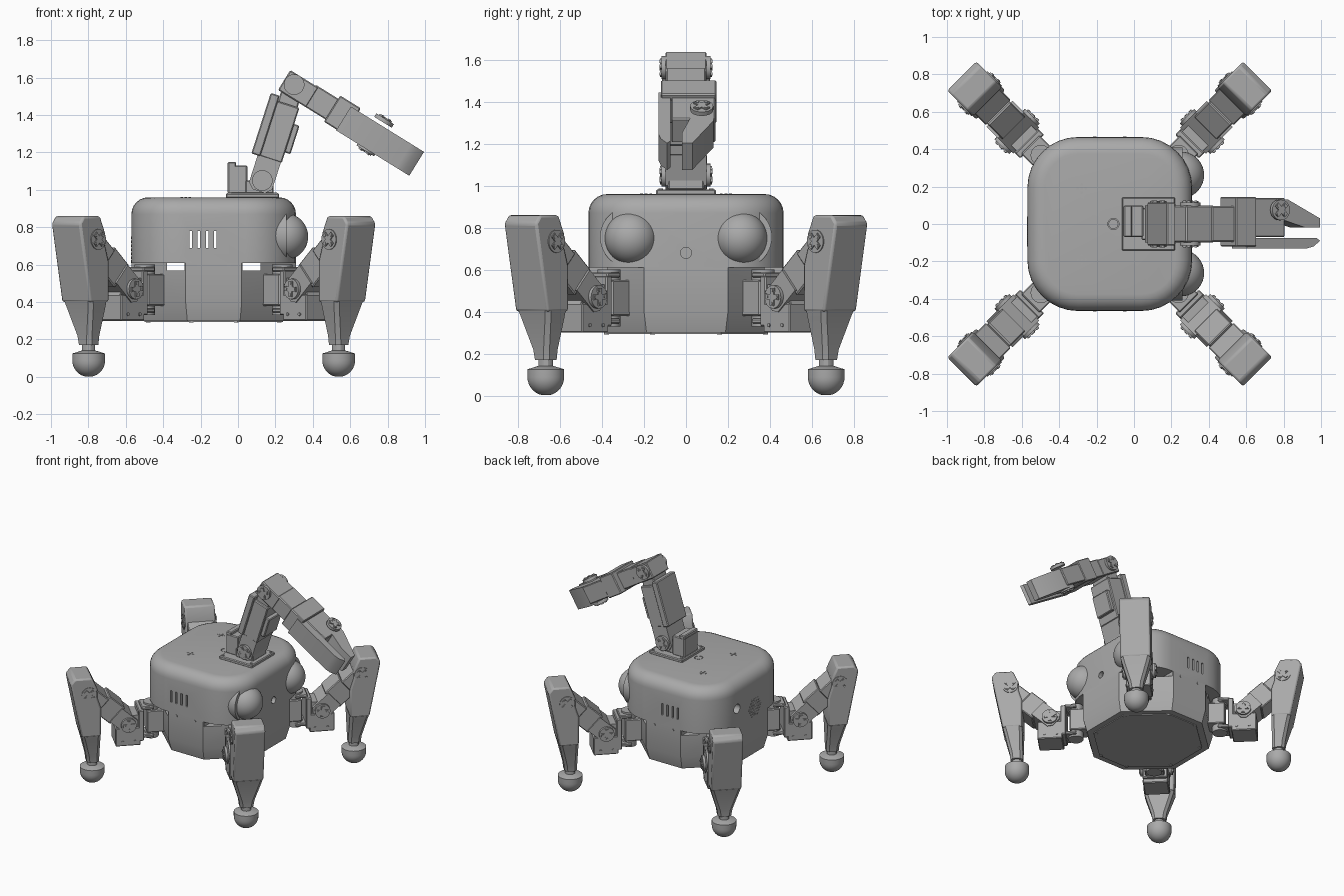
import bpy, bmesh, math
from mathutils import Matrix, Vector

if "Cube" in bpy.data.objects:
    bpy.data.objects.remove(bpy.data.objects["Cube"])

grey = bpy.data.materials.new("plain_grey")
grey.use_nodes = True
grey.diffuse_color = (0.4, 0.4, 0.4, 1)
grey.node_tree.nodes["Principled BSDF"].inputs["Base Color"].default_value = (0.4, 0.4, 0.4, 1)

WORLD = Matrix.Identity(4)
HUB = Matrix.Translation((-0.13, 0, 0))
parts = []


def turn(frame, x, z, degrees, axis="Y"):
    return frame @ Matrix.Translation((x, 0, z)) @ Matrix.Rotation(math.radians(degrees), 4, axis)


def finish(name, bm, frame):
    bmesh.ops.recalc_face_normals(bm, faces=bm.faces)
    mesh = bpy.data.meshes.new(name)
    bm.to_mesh(mesh)
    bm.free()
    mesh.materials.append(grey)
    ob = bpy.data.objects.new(name, mesh)
    ob.matrix_world = frame
    bpy.context.collection.objects.link(ob)
    parts.append(ob)
    return ob


def loft(name, frame, rings):
    """Skin a stack of equal-length rings and cap both ends."""
    bm = bmesh.new()
    vs = [[bm.verts.new(p) for p in ring] for ring in rings]
    n = len(vs[0])
    for a, b in zip(vs, vs[1:]):
        for i in range(n):
            bm.faces.new((a[i], a[(i + 1) % n], b[(i + 1) % n], b[i]))
    bm.faces.new(vs[0])
    bm.faces.new(vs[-1])
    return finish(name, bm, frame)


def box(name, frame, xs, ys, zs, bevel=0.006):
    bm = bmesh.new()
    size = [b - a for a, b in (xs, ys, zs)]
    mid = [(a + b) / 2 for a, b in (xs, ys, zs)]
    bmesh.ops.create_cube(bm, size=1, matrix=Matrix.Translation(mid) @ Matrix.Diagonal((*size, 1)))
    if bevel:
        bmesh.ops.bevel(bm, geom=bm.edges[:], offset=min(bevel, min(size) / 4), segments=1, affect="EDGES")
    return finish(name, bm, frame)


def prism(name, frame, outline, half):
    """Side outline in x and z, given width across y."""
    return loft(name, frame, [[(x, y, z) for x, z in outline] for y in (-half, half)])


def rod(name, frame, centre, axis, radius, depth, sides=32):
    bm = bmesh.new()
    rot = Vector(axis).to_track_quat("Z", "Y").to_matrix().to_4x4()
    bmesh.ops.create_cone(bm, cap_ends=True, segments=sides, radius1=radius, radius2=radius,
                          depth=depth, matrix=Matrix.Translation(centre) @ rot)
    return finish(name, bm, frame)


def horn(name, frame, side):
    """Servo disc with a raised cross and screws, facing local +y or -y."""
    rod(name, frame, (0, side * 0.105, 0), (0, 1, 0), 0.055, 0.022)
    for k in (45, 135):
        f = frame @ Matrix.Rotation(math.radians(k), 4, "Y")
        box(name + "_cross", f, (-0.042, 0.042), (side * 0.119 - 0.004, side * 0.119 + 0.004), (-0.013, 0.013), 0)
        for s in (-1, 1):
            rod(name + "_screw", f, (s * 0.031, side * 0.122, 0), (0, 1, 0), 0.008, 0.008, 10)


def rounded(inset, z, hx=0.44, hy=0.465, r=0.27):
    """Rounded rectangle ring."""
    pts = []
    for q in range(4):
        sx, sy = ((1, 1), (-1, 1), (-1, -1), (1, -1))[q]
        for k in range(9):
            a = math.pi / 2 * (q + k / 8)
            pts.append((sx * (hx - r) + (r - inset) * math.cos(a), sy * (hy - r) + (r - inset) * math.sin(a), z))
    return pts


def cut(target, cutters):
    for c in cutters:
        mod = target.modifiers.new("cut", "BOOLEAN")
        mod.object = c
        mod.solver = "EXACT"
        bpy.context.view_layer.objects.active = target
        bpy.ops.object.modifier_apply(modifier=mod.name)
        parts.remove(c)
        bpy.data.objects.remove(c)


# Upper shell with a rounded top edge
rings = [rounded(0, 0.61)]
for k in range(7):
    a = math.pi / 2 * k / 6
    rings.append(rounded(0.09 * (1 - math.cos(a)), 0.87 + 0.09 * math.sin(a)))
shell = loft("upper_shell", HUB, rings)
vents = [box("vent_cutter", WORLD, (x, x + 0.014), (-1, 1), (0.69, 0.78), 0) for x in (-0.26, -0.216, -0.172, -0.128)]
vents.append(rod("port_cutter", WORLD, (0.31, 0, 0.68), (1, 0, 0), 0.026, 0.06))
vents.append(rod("back_port_cutter", WORLD, (-0.57, 0.18, 0.75), (1, 0, 0), 0.036, 0.12))
vents.append(rod("button_cutter", WORLD, (-0.11, 0, 0.96), (0, 0, 1), 0.03, 0.02))
cut(shell, vents)
rod("top_button", WORLD, (-0.11, 0, 0.953), (0, 0, 1), 0.026, 0.012)


# Lower shell, an octagon narrowing at the base
def octagon(inset, z):
    pts = [(0.15, 0.465), (0.44, 0.2), (0.44, -0.2), (0.15, -0.465)]
    pts += [(-x, -y) for x, y in pts]
    return [(x * (1 - inset), y * (1 - inset), z) for x, y in pts]


lower = loft("lower_shell", HUB, [octagon(0.06, 0.3), octagon(0, 0.4), octagon(0, 0.615)])
cut(lower, [box("gap_cutter", HUB, sorted((s * 0.155, s * 0.25)), (-1, 1), (0.57, 0.612), 0) for s in (-1, 1)])
loft("bottom_plate", HUB, [octagon(0.16, 0.294), octagon(0.16, 0.302)])
for x, y in [(sx * a, sy * b) for sx in (-1, 1) for sy in (-1, 1) for a, b in ((0.12, 0.38), (0.35, 0.16))]:
    rod("bottom_screw", HUB, (x, y, 0.295), (0, 0, 1), 0.012, 0.01, 12)

# Small marks: top screws, side screws, speaker dots
for s in (-1, 1):
    for dx, dy in ((0, 0), (1, 0), (-1, 0), (0, 1), (0, -1)):
        rod("top_dot", WORLD, (-0.28 + dx * 0.022, s * 0.19 + dy * 0.022, 0.96), (0, 0, 1), 0.007, 0.006, 10)
    for x in (-0.21, -0.05):
        rod("side_screw", WORLD, (x, s * 0.465, 0.595), (0, 1, 0), 0.01, 0.008, 12)
for row in range(-3, 4):
    count = 7 - abs(row)
    for i in range(count):
        y = -0.04 + (i - (count - 1) / 2) * 0.024
        rod("speaker_dot", WORLD, (-0.57, y, 0.68 + row * 0.021), (1, 0, 0), 0.007, 0.006, 8)

# Eyes in round sockets
for s in (-1, 1):
    rod("eye_socket", WORLD, (0.18, s * 0.265, 0.755), (1, 0, 0), 0.145, 0.16, 48)
    bm = bmesh.new()
    bmesh.ops.create_uvsphere(bm, u_segments=40, v_segments=24, radius=0.125)
    finish("eye", bm, Matrix.Translation((0.25, s * 0.262, 0.75)))


# Legs, built along local x
def circle(x, radius, z, sides=28):
    return [(x + radius * math.cos(math.tau * k / sides), radius * math.sin(math.tau * k / sides), z) for k in range(sides)]


def rect(x0, x1, half, z, c=0.02):
    return [(x0 + c, -half, z), (x1 - c, -half, z), (x1, c - half, z), (x1, half - c, z),
            (x1 - c, half, z), (x0 + c, half, z), (x0, half - c, z), (x0, c - half, z)]


for angle in (45, 135, 225, 315):
    leg = HUB @ Matrix.Rotation(math.radians(angle), 4, "Z")
    # Hip servo and its bracket
    box("hip_servo", leg, (0.38, 0.56), (-0.065, 0.065), (0.38, 0.55))
    for z in (0.355, 0.575):
        rod("hip_disc", leg, (0.52, 0, z), (0, 0, 1), 0.055, 0.05)
        box("hip_bracket_arm", leg, (0.51, 0.6), (-0.07, 0.07), (z - 0.012, z + 0.012))
    box("hip_bracket", leg, (0.585, 0.625), (-0.09, 0.09), (0.33, 0.57))
    # Lift servo
    box("lift_servo", leg, (0.61, 0.79), (-0.09, 0.09), (0.3, 0.44))
    prism("lift_servo_top", leg, [(0.61, 0.43), (0.79, 0.43), (0.74, 0.53), (0.61, 0.53)], 0.075)
    for s in (-1, 1):
        for x in (0.65, 0.74):
            rod("lift_screw", leg, (x, s * 0.092, 0.335), (0, 1, 0), 0.009, 0.008, 10)
    # Thigh
    thigh = turn(leg, 0.7, 0.47, -42)
    knee = turn(leg, 0.985, 0.735, 0)
    prism("thigh_end", thigh, [(-0.06, -0.035), (-0.035, -0.065), (0.12, -0.065), (0.12, 0.065), (-0.035, 0.065), (-0.06, 0.035)], 0.098)
    box("thigh_servo", thigh, (0.1, 0.25), (-0.085, 0.085), (-0.08, 0.08))
    box("thigh_bracket", thigh, (0.24, 0.4), (-0.095, 0.095), (-0.06, 0.06))
    for s in (-1, 1):
        horn("lift_horn", thigh, s)
        horn("knee_horn", knee, s)
    # Shin, ankle and ball foot
    shin = prism("shin", leg, [(0.9, 0.4), (0.9, 0.62), (0.925, 0.7), (0.925, 0.77), (0.965, 0.86),
                              (1.09, 0.86), (1.12, 0.82), (1.04, 0.4)], 0.11)
    mod = shin.modifiers.new("soft_edges", "BEVEL")
    mod.width = 0.012
    mod.segments = 2
    loft("shin_taper", leg, [rect(0.9, 1.04, 0.109, 0.405), rect(0.9, 1.03, 0.1, 0.37),
                             rect(0.9, 0.995, 0.055, 0.22), rect(0.9, 0.99, 0.048, 0.17)])
    rod("ankle", leg, (0.945, 0, 0.15), (0, 0, 1), 0.036, 0.08, 12)
    steps = [(k / 9) * math.pi / 2 for k in range(1, 10)]
    foot = [circle(0.945, 0.088 * math.sin(a), 0.088 * (1 - math.cos(a))) for a in steps]
    loft("foot", leg, foot + [circle(0.945, 0.088, 0.125), circle(0.945, 0.04, 0.14)])

# Arm base
box("arm_plate", WORLD, (-0.065, 0.22), (-0.142, 0.142), (0.955, 0.982))
for x in (-0.045, 0.2):
    for y in (-0.12, 0.12):
        rod("plate_screw", WORLD, (x, y, 0.983), (0, 0, 1), 0.01, 0.008, 10)
box("arm_base_servo", WORLD, (-0.055, 0.05), (-0.07, 0.1), (0.98, 1.13))
box("arm_base_ear", WORLD, (-0.055, -0.01), (-0.07, 0.1), (1.12, 1.15))
box("shoulder_mount", WORLD, (0.04, 0.19), (-0.085, 0.085), (0.98, 1.05))

# Upper arm, running along local z
upper = turn(WORLD, 0.13, 1.05, 17.8)
prism("shoulder_bracket", upper, [(-0.065, 0.14), (0.065, 0.14), (0.065, -0.03), (0.035, -0.06), (-0.035, -0.06), (-0.065, -0.03)], 0.098)
box("upper_arm_servo", upper, (-0.06, 0.07), (-0.1, 0.1), (0.12, 0.43))
box("upper_arm_back", upper, (-0.1, -0.05), (-0.115, 0.115), (0.12, 0.46))
box("upper_arm_bump", upper, (0.06, 0.1), (-0.08, 0.08), (0.18, 0.34))
box("elbow_mount", upper, (-0.05, 0.06), (-0.08, 0.08), (0.42, 0.54))

# Forearm, running along local x
fore = turn(WORLD, 0.3, 1.563, 31.8)
box("elbow_bracket", fore, (-0.058, 0.12), (-0.098, 0.098), (-0.07, 0.055))
box("forearm_bracket", fore, (0.1, 0.25), (-0.095, 0.095), (-0.07, 0.06))
box("forearm_servo", fore, (0.24, 0.37), (-0.12, 0.145), (-0.085, 0.08))
box("gripper_servo", fore, (0.36, 0.56), (-0.07, 0.14), (-0.075, 0.06))
for s in (-1, 1):
    horn("shoulder_horn", upper, s)
    horn("elbow_horn", fore, s)
    horn("gripper_horn", fore @ Matrix.Translation((0.51, 0.075, s * -0.015)) @ Matrix.Rotation(math.pi / 2, 4, "X"), s)

# Gripper fingers
fixed = [(0.32, -0.075), (0.76, -0.075), (0.78, -0.09), (0.74, -0.12), (0.7, -0.13), (0.32, -0.13)]
moving = [(0.48, 0.1), (0.5, 0.13), (0.58, 0.13), (0.78, 0.03), (0.78, -0.02), (0.69, -0.02), (0.52, 0.03)]
for name, outline in (("fixed_finger", fixed), ("moving_finger", moving)):
    loft(name, fore, [[(x, y, z) for x, y in outline] for z in (-0.09, 0.06)])

# Smooth round surfaces, keep edges sharp
bpy.ops.object.select_all(action="DESELECT")
for ob in parts:
    ob.select_set(True)
bpy.context.view_layer.objects.active = parts[0]
bpy.ops.object.shade_smooth_by_angle(angle=math.radians(30))
